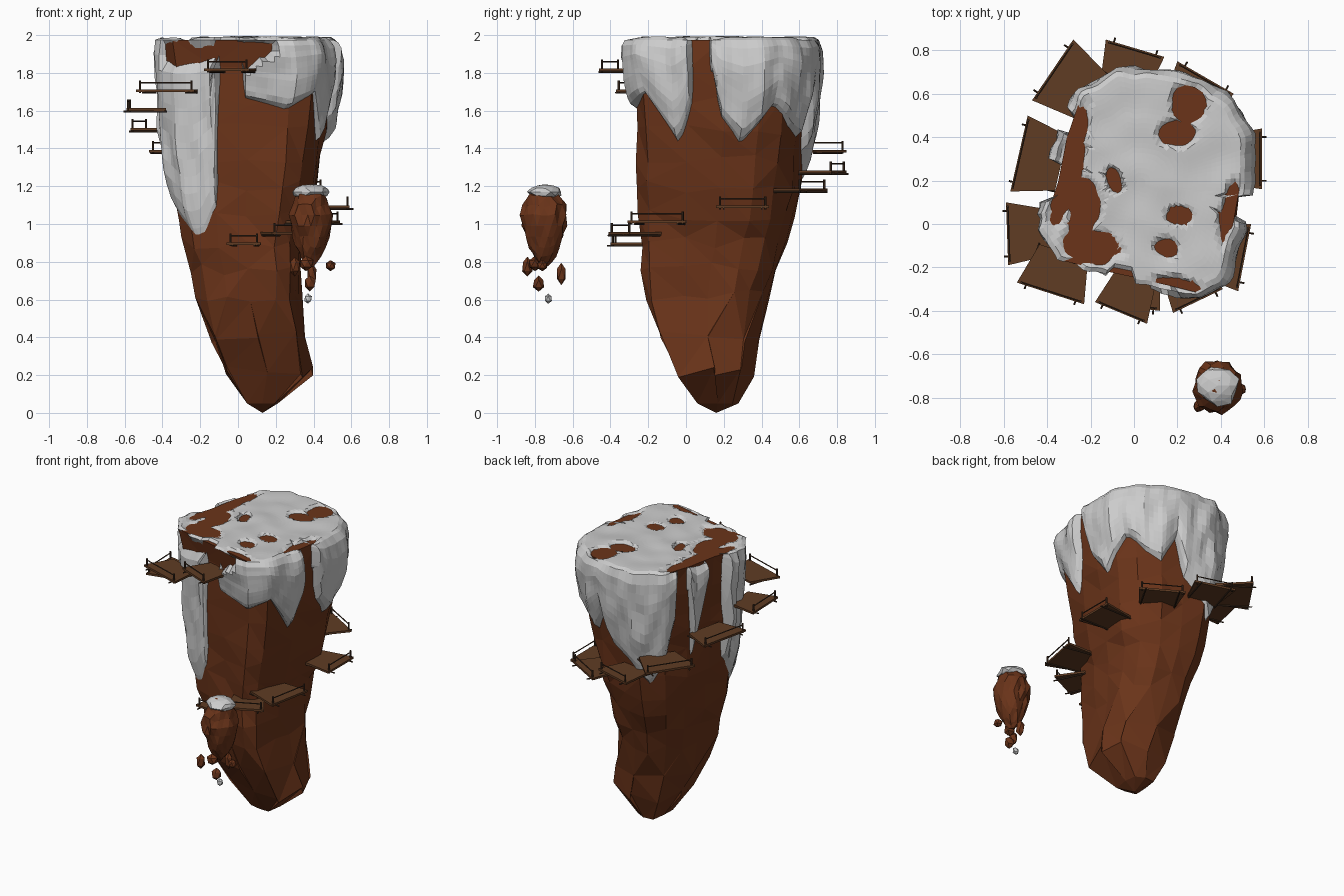
import bpy, bmesh, math, random
from mathutils import Vector, Matrix, noise

if "Cube" in bpy.data.objects:
    bpy.data.objects.remove(bpy.data.objects["Cube"])

random.seed(4)


def material(name, rgb):
    m = bpy.data.materials.new(name)
    m.diffuse_color = (*rgb, 1)
    m.use_nodes = True
    m.node_tree.nodes["Principled BSDF"].inputs["Base Color"].default_value = m.diffuse_color
    return m


ROCK = material("rock_brown", (0.145, 0.034, 0.01))
WOOD = material("wood", (0.115, 0.045, 0.017))
DARK = material("dark_wood", (0.055, 0.028, 0.015))


def finish(bm, name, mat=None):
    bmesh.ops.recalc_face_normals(bm, faces=bm.faces)
    me = bpy.data.meshes.new(name)
    bm.to_mesh(me)
    bm.free()
    ob = bpy.data.objects.new(name, me)
    if mat:
        me.materials.append(mat)
    bpy.context.collection.objects.link(ob)
    return ob


def interp(table, x):
    for p, q in zip(table, table[1:]):
        if p[0] <= x <= q[0]:
            t = (x - p[0]) / (q[0] - p[0])
            return [u + (v - u) * t for u, v in zip(p[1:], q[1:])]
    return table[-1][1:] if x > table[-1][0] else table[0][1:]


# Cliff shape: plan outline of the top, and x/y extents at each height
OUTLINE = [(.49, .2), (.49, .4), (.42, .53), (.28, .63), (.1, .67), (-.08, .68), (-.24, .58),
           (-.31, .4), (-.36, .2), (-.43, -.02), (-.34, -.15), (-.15, -.21), (.05, -.25),
           (.28, -.3), (.39, -.24), (.46, 0)]
CX, CY, HX, HY = .03, .19, .46, .49
LEVELS = [(.05, .03, .22, .04, .29), (.22, -.1, .39, -.06, .355), (.4, -.17, .36, -.17, .39),
          (.62, -.22, .33, -.22, .44), (.9, -.29, .34, -.24, .53), (1.2, -.355, .41, -.26, .6),
          (1.5, -.385, .46, -.265, .64), (1.8, -.41, .49, -.28, .66), (1.975, -.43, .49, -.31, .68)]
POLAR = sorted((math.degrees(math.atan2(y - CY, x - CX)) % 360, (x - CX) / HX, (y - CY) / HY)
               for x, y in OUTLINE)
POLAR = [(POLAR[-1][0] - 360, *POLAR[-1][1:])] + POLAR + [(POLAR[0][0] + 360, *POLAR[0][1:])]


def surface(deg, z, offset=0.0):
    x0, x1, y0, y1 = interp(LEVELS, z)
    u, v = interp(POLAR, deg % 360)
    n = Vector((u, v, 0)).normalized() * offset
    return Vector(((x0 + x1) / 2 + u * (x1 - x0) / 2, (y0 + y1) / 2 + v * (y1 - y0) / 2, z)) + n


def skin(bm, rows):
    for a, b in zip(rows, rows[1:]):
        for i in range(len(a)):
            j = (i + 1) % len(a)
            bm.faces.new((a[i], a[j], b[j], b[i]))


# Main cliff
bm = bmesh.new()
rows = []
angles = [p[0] for p in POLAR[1:-1]]
for z in (.05, .22, .4, .62, .76, .9, 1.05, 1.2, 1.35, 1.5, 1.65, 1.8, 1.975):
    row = []
    for i, d in enumerate(angles):
        if z < .5:                      # broader facets near the tip
            d = angles[i - i % 2]
        p = surface(d, z, random.uniform(-.012, .012))
        if .1 < z < 1.9:
            p.z += random.uniform(-.035, .035)
        row.append(bm.verts.new(p))
    rows.append(row)
skin(bm, rows)
bm.faces.new(rows[-1])
tip = bm.verts.new((.13, .16, 0))
for i in range(16):
    bm.faces.new((rows[0][i], rows[0][(i + 1) % 16], tip))
bmesh.ops.remove_doubles(bm, verts=[v for v in bm.verts if v.co.z < .15], dist=.03)
bmesh.ops.triangulate(bm, faces=bm.faces[:])
finish(bm, "cliff", ROCK)

# Snow: lower edge by angle (2 = bare rock), and bare ellipses on the top
DRAPE = [(0, 1.55), (13, 1.4), (25, 1.52), (34, 1.62), (48, 1.5), (60, 1.45), (72, 1.62),
         (80, 1.38), (95, 1.28), (112, 1.12), (126, 1.32), (135, 1.6), (138, 2), (145, 2),
         (153, 1.3), (165, 1.65), (170, 2), (186, 2), (192, 1.2), (205, 1.05), (226, .88),
         (235, .9), (246, 1.05), (252, 2), (265, 2), (268, 1.66), (295, 1.6), (312, 1.68),
         (331, 1.4), (339, 1.62), (343, 2), (352, 2), (355, 1.72), (360, 1.55)]
BARE = [(-.3, .27, .06, .29, -12), (-.23, .06, .07, .15, -10), (-.2, -.1, .13, .08, -10),
        (.25, .55, .07, .1, -10), (.2, .42, .085, .06, 0), (-.09, .2, .03, .06, 20),
        (.21, .04, .06, .04, 10), (.15, -.11, .055, .04, -20), (.44, .06, .035, .14, -12),
        (.2, -.28, .11, .03, -10)]


def snow_height(p):
    z = 1.988 + .012 * noise.noise(p * 6)
    for x, y, rx, ry, rot in BARE:
        q = Matrix.Rotation(math.radians(-rot), 2) @ Vector((p.x - x, p.y - y))
        depth = (q.x / rx) ** 2 + (q.y / ry) ** 2 - 1 - .6 * noise.noise(p * 14)
        z = min(z, 1.975 + .03 * depth)
    return max(z, 1.955)


bm = bmesh.new()
N, M, RINGS = 120, 12, 22
PROFILE = [(0, .02), (.06, .045), (.25, .062), (.6, .058), (.85, .042), (.95, .02), (1, -.02)]
rows = []
for k in range(M, -1, -1):              # hanging sheets
    row = []
    for i in range(N):
        d = 360 * i / N
        low = interp(DRAPE, d)[0]
        t = k / M
        off = interp(PROFILE, t)[0]
        z = 1.975 + (min(low, 1.8) - 1.975) * t
        if 195 < d < 262:               # thin sheet on the front left corner
            off *= .55
        elif d < 50:                    # thick drift on the right
            off *= 1.15
        bare_top = 1.85 if d < 262 else 1.76 + (d - 262) * .006
        if low > 1.85 or (212 < d < 286 and z > bare_top and k > 0):
            off = -.03
        else:
            off += .02 * noise.noise(Vector((d / 9, z * 5, 0))) * (t < .9)
        row.append(bm.verts.new(surface(d, z, off)))
    rows.append(row)
edge = [v.co.copy() for v in rows[-1]]
for r in range(1, RINGS):               # top sheet
    f = 1 - r / RINGS
    row = []
    for i in range(N):
        p = Vector((CX, CY, 0)).lerp(Vector((edge[i].x, edge[i].y, 0)), f)
        p.z = snow_height(p)
        row.append(bm.verts.new(p))
    rows.append(row)
skin(bm, rows)
bm.faces.new(rows[-1])
finish(bm, "snow_cap")


# Floating boulder, its snow and the debris below it
def lump(name, loc, radii, mat=None, taper=0.0, detail=1, rough=.16):
    bm = bmesh.new()
    bmesh.ops.create_icosphere(bm, subdivisions=detail, radius=1)
    for v in bm.verts:
        s = 1 + random.uniform(-rough, rough * .6)
        w = 1 - taper * max(0, .2 - v.co.z)
        v.co = Vector((v.co.x * s * w, v.co.y * s * w, v.co.z * (1 + (s - 1) * .4)))
        v.co = Vector(a * b for a, b in zip(v.co, radii)) + Vector(loc)
    return finish(bm, name, mat)


lump("floating_boulder", (.385, -.75, .99), (.118, .128, .22), ROCK, taper=.35, detail=3, rough=.12)
lump("boulder_snow", (.385, -.745, 1.17), (.1, .095, .042), None, detail=2)
for i, (x, y, z, r, h) in enumerate([(.3, -.84, .775, .03, .055), (.39, -.66, .735, .03, .06),
                                     (.49, -.76, .78, .03, .03), (.38, -.78, .685, .033, .042),
                                     (.36, -.8, .79, .04, .04)]):
    lump(f"debris_{i + 1}", (x, y, z), (r, r, h), ROCK)
lump("debris_snow", (.37, -.73, .605), (.022, .022, .028))


# Spiral of wooden platforms: outer edge start, end, height
def bar(bm, a, b, w):
    a, b = Vector(a), Vector(b)
    rot = (b - a).to_track_quat('Z', 'Y').to_matrix().to_4x4()
    bmesh.ops.create_cone(bm, cap_ends=True, segments=6, radius1=w, radius2=w,
                          depth=(b - a).length, matrix=Matrix.Translation((a + b) / 2) @ rot)


PLATFORMS = [(-.18, -.36, .06, -.46, 1.815), (-.54, -.27, -.23, -.37, 1.705),
             (-.59, .1, -.58, -.19, 1.605), (-.49, .5, -.57, .15, 1.50), (-.28, .85, -.47, .57, 1.385),
             (.14, .77, -.13, .85, 1.275), (.46, .6, .2, .75, 1.18), (.59, .16, .59, .44, 1.09),
             (.48, -.31, .54, 0, 1.01), (.18, -.41, .41, -.3, .95), (-.06, -.38, .12, -.4, .895)]
UP = Vector((0, 0, 1))
for n, (ax, ay, bx, by, z) in enumerate(PLATFORMS):
    a, b = Vector((ax, ay, z)), Vector((bx, by, z))
    along = (b - a).normalized()
    inward = UP.cross(along) * (.2 if z > 1.4 else .24)
    shrink = (b - a) * .14
    # deck
    bm = bmesh.new()
    quad = [a, b, b - shrink + inward, a + shrink + inward]
    lo = [bm.verts.new(p - UP * .006) for p in quad]
    hi = [bm.verts.new(p + UP * .008) for p in quad]
    skin(bm, [lo, hi])
    bm.faces.new(lo)
    bm.faces.new(hi)
    finish(bm, f"platform_{n + 1}", WOOD)
    # railing posts, handrail and support beams
    bm = bmesh.new()
    p, q = a + along * .02 + inward * .04, b - along * .02 + inward * .04
    for s in (p, q):
        bar(bm, s - UP * .012, s + UP * .055, .006)
        beam = s + (a + b - 2 * s) * .08 - UP * .01
        bar(bm, beam - inward * .12, beam + inward, .005)
    bar(bm, p + UP * .044, q + UP * .044, .004)
    finish(bm, f"railing_{n + 1}", DARK)
